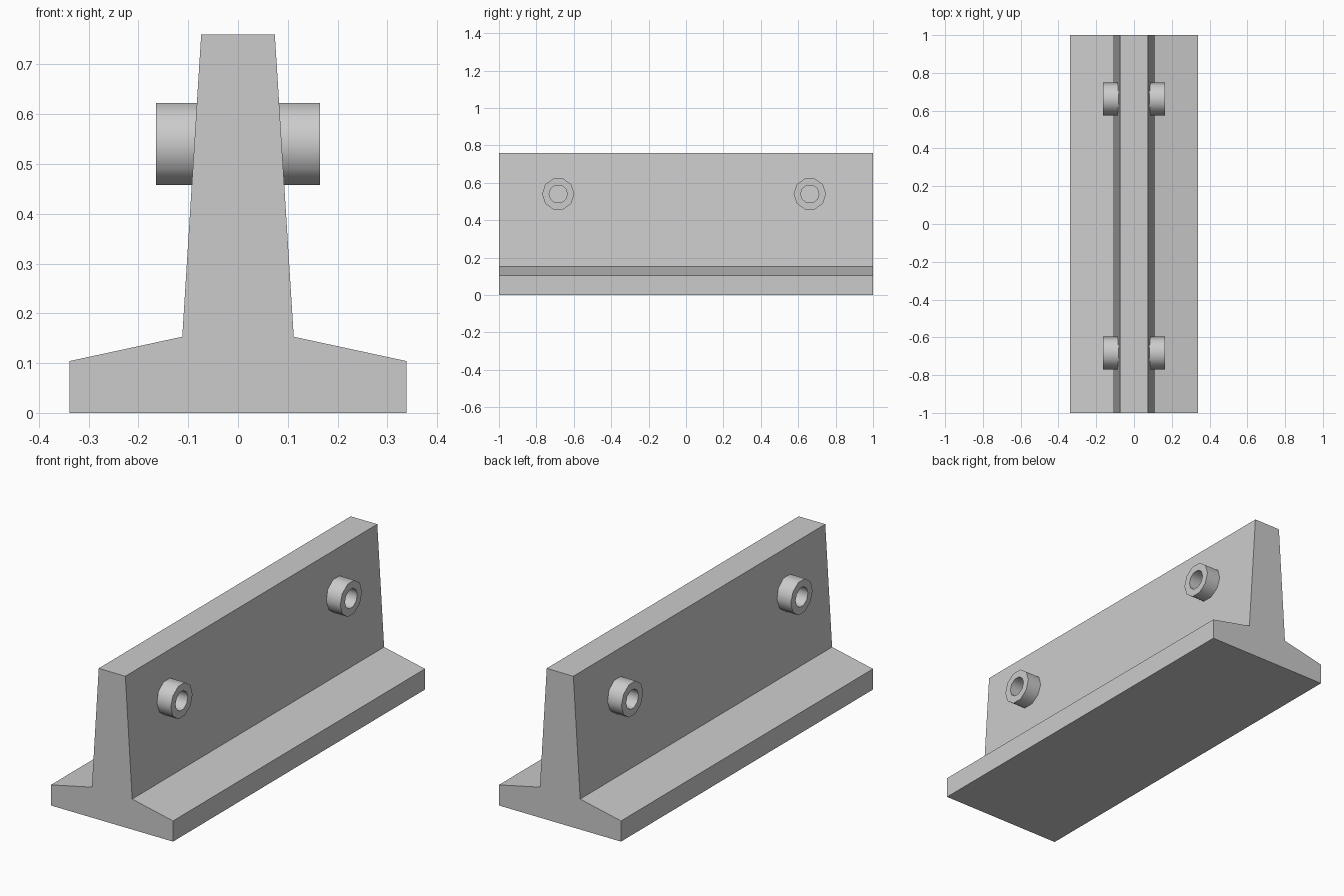
import bpy, bmesh, math

if "Cube" in bpy.data.objects:
    bpy.data.objects.remove(bpy.data.objects["Cube"])

def make_object(name, bm):
    bmesh.ops.recalc_face_normals(bm, faces=bm.faces)
    mesh = bpy.data.meshes.new(name)
    bm.to_mesh(mesh)
    bm.free()
    obj = bpy.data.objects.new(name, mesh)
    bpy.context.collection.objects.link(obj)
    return obj

# Inverted T barrier: half profile mirrored, extruded along y
half = [(0.339, 0), (0.339, 0.104), (0.112, 0.153), (0.074, 0.76)]
profile = half + [(-x, z) for x, z in reversed(half)]
bm = bmesh.new()
face = bm.faces.new([bm.verts.new((x, -1, z)) for x, z in profile])
ext = bmesh.ops.extrude_face_region(bm, geom=[face])
bmesh.ops.translate(bm, vec=(0, 2, 0),
                    verts=[v for v in ext["geom"] if isinstance(v, bmesh.types.BMVert)])
make_object("barrier_body", bm)

# Ten-sided hollow sockets on both faces of the wall
def socket(name, side, y, z=0.54, sides=10, r_out=0.0865, r_in=0.049):
    bm = bmesh.new()
    loops = []
    for r, x in ((r_out, 0.082), (r_out, 0.165), (r_in, 0.165), (r_in, 0.082)):
        loops.append([bm.verts.new((side * x,
                                    y + r * math.cos(math.tau * i / sides),
                                    z + r * math.sin(math.tau * i / sides)))
                      for i in range(sides)])
    for a, b in zip(loops, loops[1:]):
        for i in range(sides):
            j = (i + 1) % sides
            bm.faces.new((a[i], a[j], b[j], b[i]))
    obj = make_object(name, bm)
    # open at the wall: make sure normals point out of the tube material
    mesh = obj.data
    if mesh.polygons[sides].normal.x * side < 0:
        mesh.flip_normals()
    bpy.ops.object.select_all(action='DESELECT')
    obj.select_set(True)
    bpy.context.view_layer.objects.active = obj
    bpy.ops.object.shade_smooth_by_angle(angle=math.radians(45))

for side, label in ((-1, "left"), (1, "right")):
    for y, end in ((-0.683, "front"), (0.662, "back")):
        socket(f"socket_{label}_{end}", side, y)
